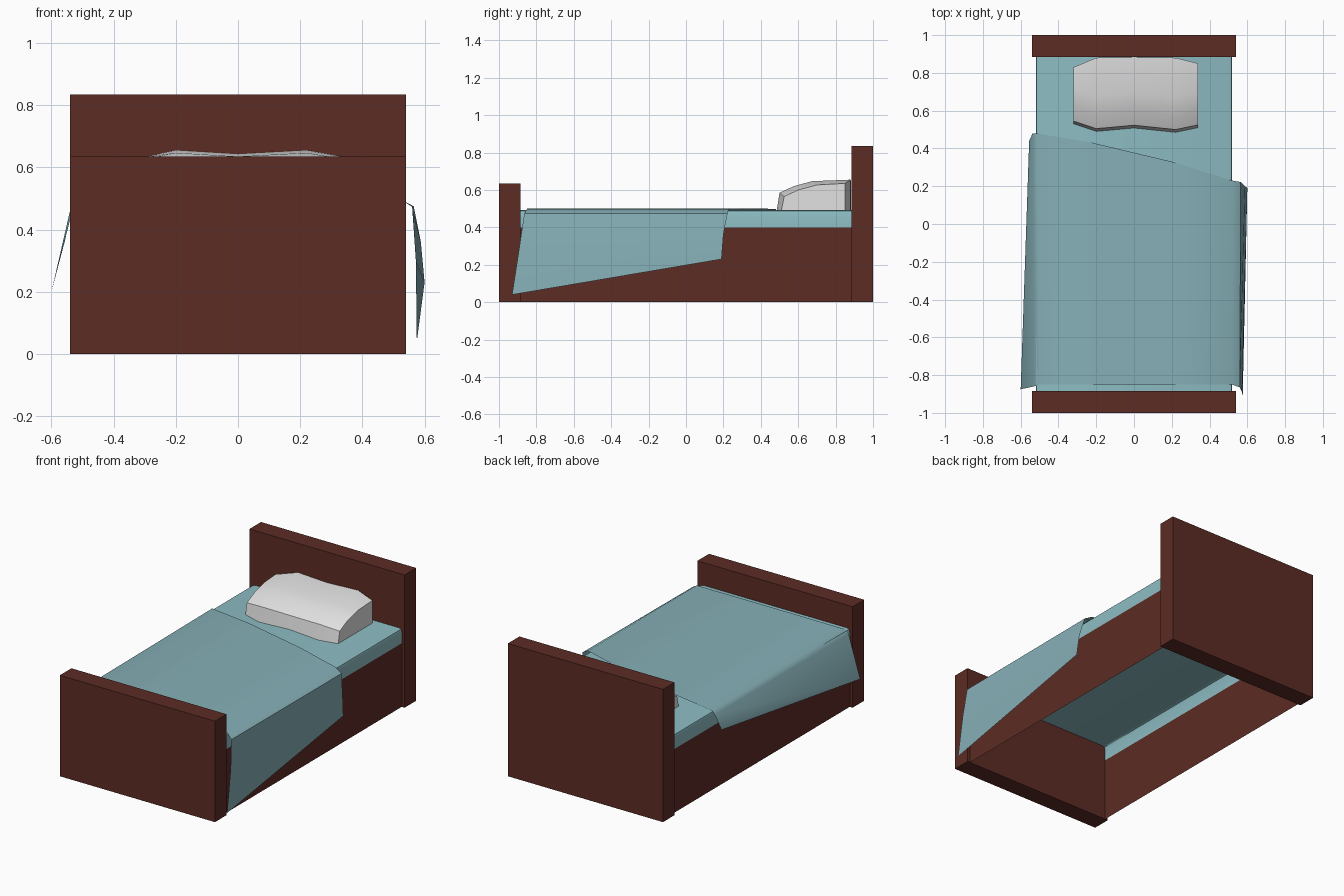
import bpy, bmesh, math

if "Cube" in bpy.data.objects:
    bpy.data.objects.remove(bpy.data.objects["Cube"])


def material(name, rgb):
    m = bpy.data.materials.new(name)
    m.diffuse_color = (*rgb, 1)
    m.use_nodes = True
    m.node_tree.nodes["Principled BSDF"].inputs["Base Color"].default_value = m.diffuse_color
    return m


WOOD = material("dark_red_wood", (0.107, 0.025, 0.018))
BLANKET = material("blanket_teal", (0.238, 0.434, 0.474))
SHEET = material("sheet_teal", (0.265, 0.505, 0.545))
WHITE = material("pillow_white", (0.76, 0.76, 0.76))


def finish(bm, name, mat, smooth=None):
    me = bpy.data.meshes.new(name)
    bm.to_mesh(me)
    bm.free()
    ob = bpy.data.objects.new(name, me)
    bpy.context.collection.objects.link(ob)
    me.materials.append(mat)
    if smooth:
        bpy.ops.object.select_all(action='DESELECT')
        ob.select_set(True)
        bpy.context.view_layer.objects.active = ob
        bpy.ops.object.shade_smooth_by_angle(angle=math.radians(smooth))
    return ob


def box(name, mat, lo, hi):
    bm = bmesh.new()
    bmesh.ops.create_cube(bm, size=1)
    for v in bm.verts:
        v.co = [(a + b) / 2 + c * (b - a) for a, b, c in zip(lo, hi, v.co)]
    return finish(bm, name, mat)


def loft(name, mat, rows, smooth=None, closed=False):
    """Skin between rows of points; closed makes a capped solid."""
    bm = bmesh.new()
    grid = [[bm.verts.new(p) for p in row] for row in rows]
    n = len(rows[0])
    for a, b in zip(grid, grid[1:]):
        for j in range(n if closed else n - 1):
            k = (j + 1) % n
            bm.faces.new((a[j], a[k], b[k], b[j]))
    if closed:
        bm.faces.new(grid[0])
        bm.faces.new(grid[-1])
        bmesh.ops.recalc_face_normals(bm, faces=bm.faces)
    return finish(bm, name, mat, smooth)


# Head and foot boards
box("headboard", WOOD, (-0.54, 0.885, 0), (0.54, 1, 0.835))
box("footboard", WOOD, (-0.54, -1, 0), (0.54, -0.885, 0.635))

# Thin side rails, open underneath
for s, side in ((-1, "left"), (1, "right")):
    ys = (-0.885, 0.885) if s > 0 else (0.885, -0.885)
    loft(side + "_rail", WOOD,
         [[(s * 0.52, y, z) for y in ys] for z in (0, 0.4)])

# Mattress: open shell with softened top edges
half = [(-0.52, 0.4), (-0.52, 0.47), (-0.515, 0.487), (-0.5, 0.492)]
section = half + [(-x, z) for x, z in reversed(half)]
loft("mattress", SHEET, [[(x, y, z) for x, z in section] for y in (-0.885, 0.885)], 40)

# Blanket: single cloth from foot edge to slanted head edge
foot = [(-0.6, -0.875, 0.2), (-0.53, -0.86, 0.47), (-0.5, -0.85, 0.499),
        (-0.2, -0.85, 0.5), (0.2, -0.85, 0.5), (0.52, -0.85, 0.499),
        (0.56, -0.865, 0.473), (0.572, -0.89, 0.3), (0.575, -0.93, 0.04)]
head = [(-0.555, 0.44, 0.37), (-0.537, 0.48, 0.475), (-0.515, 0.48, 0.497),
        (-0.22, 0.43, 0.5), (0.2, 0.33, 0.5), (0.52, 0.23, 0.499),
        (0.565, 0.222, 0.475), (0.588, 0.2, 0.36), (0.6, 0.19, 0.23)]
loft("blanket", BLANKET, [foot, head], 50)

# Pillow: stations across the width (x, front y, back y, top z)
stations = [(0.34, 0.51, 0.85, 0.635), (0.22, 0.485, 0.88, 0.655), (0, 0.508, 0.883, 0.643),
            (-0.2, 0.49, 0.88, 0.655), (-0.32, 0.53, 0.83, 0.63)]
rows = []
for x, f, b, t in stations:
    rows.append([(x, f, 0.49), (x, f + 0.015, t - 0.07), (x, f + 0.09, t - 0.035),
                 (x, f + 0.19, t - 0.008), (x, b, t), (x, b, 0.49)])
loft("pillow", WHITE, rows, 50, closed=True)
